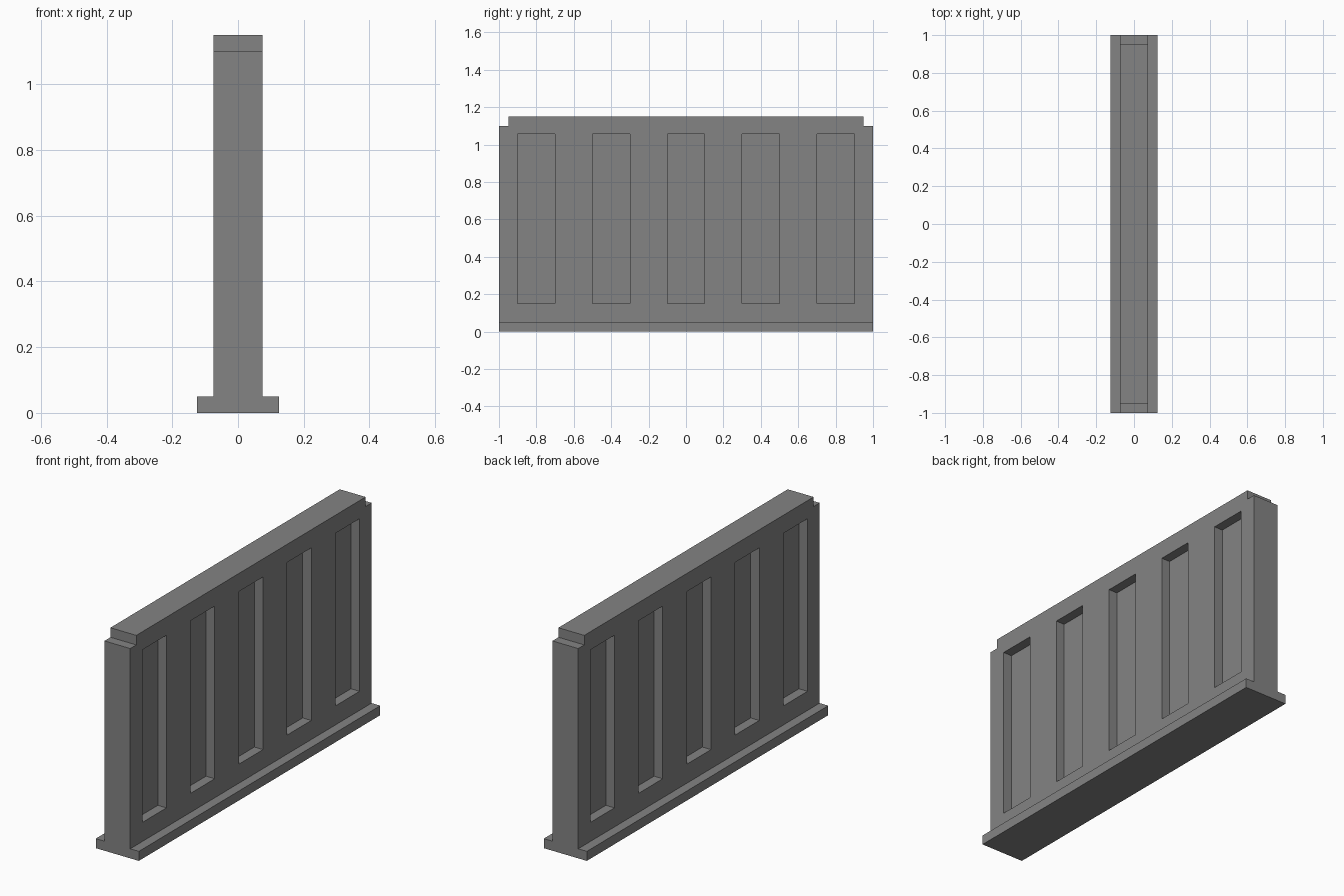
import bpy, bmesh
from mathutils import Matrix, Vector

if "Cube" in bpy.data.objects:
    bpy.data.objects.remove(bpy.data.objects["Cube"])

grey = bpy.data.materials.new("concrete grey")
grey.diffuse_color = (0.23, 0.23, 0.23, 1)
grey.use_nodes = True
grey.node_tree.nodes["Principled BSDF"].inputs["Base Color"].default_value = grey.diffuse_color


def box_mesh(sx, sy, z0, z1):
    bm = bmesh.new()
    m = Matrix.Translation((0, 0, (z0 + z1) / 2)) @ Matrix.Diagonal((sx, sy, z1 - z0, 1))
    bmesh.ops.create_cube(bm, size=1, matrix=m)
    return bm


def finish(bm, name):
    bmesh.ops.recalc_face_normals(bm, faces=bm.faces[:])
    me = bpy.data.meshes.new(name)
    bm.to_mesh(me)
    bm.free()
    me.materials.append(grey)
    ob = bpy.data.objects.new(name, me)
    bpy.context.collection.objects.link(ob)


# Wide foot and slightly shorter top cap
finish(box_mesh(0.25, 2.0, 0.0, 0.05), "base_plinth")
finish(box_mesh(0.15, 1.9, 1.10, 1.15), "top_cap")

# Wall panel, cut along the recess borders
centres = [-0.8, -0.4, 0.0, 0.4, 0.8]
half, low, high, depth = 0.1, 0.15, 1.055, 0.05
bm = box_mesh(0.15, 2.0, 0.05, 1.10)
cuts = [((0, c + s * half, 0), (0, 1, 0)) for c in centres for s in (-1, 1)]
cuts += [((0, 0, z), (0, 0, 1)) for z in (low, high)]
for co, no in cuts:
    bmesh.ops.bisect_plane(bm, geom=bm.verts[:] + bm.edges[:] + bm.faces[:],
                           plane_co=co, plane_no=no)

# Five recesses pushed in on both sides
bm.normal_update()
for side in (-1, 1):
    slots = []
    for f in bm.faces:
        c = f.calc_center_median()
        if f.normal.x * side > 0.9 and low < c.z < high \
                and any(abs(c.y - y) < half * 0.5 for y in centres):
            slots.append(f)
    res = bmesh.ops.extrude_face_region(bm, geom=slots)
    verts = [g for g in res["geom"] if isinstance(g, bmesh.types.BMVert)]
    bmesh.ops.translate(bm, verts=verts, vec=Vector((-side * depth, 0, 0)))
    left = [f for f in slots if f.is_valid]
    if left:
        bmesh.ops.delete(bm, geom=left, context='FACES_ONLY')
    bm.normal_update()
finish(bm, "wall_panel")
